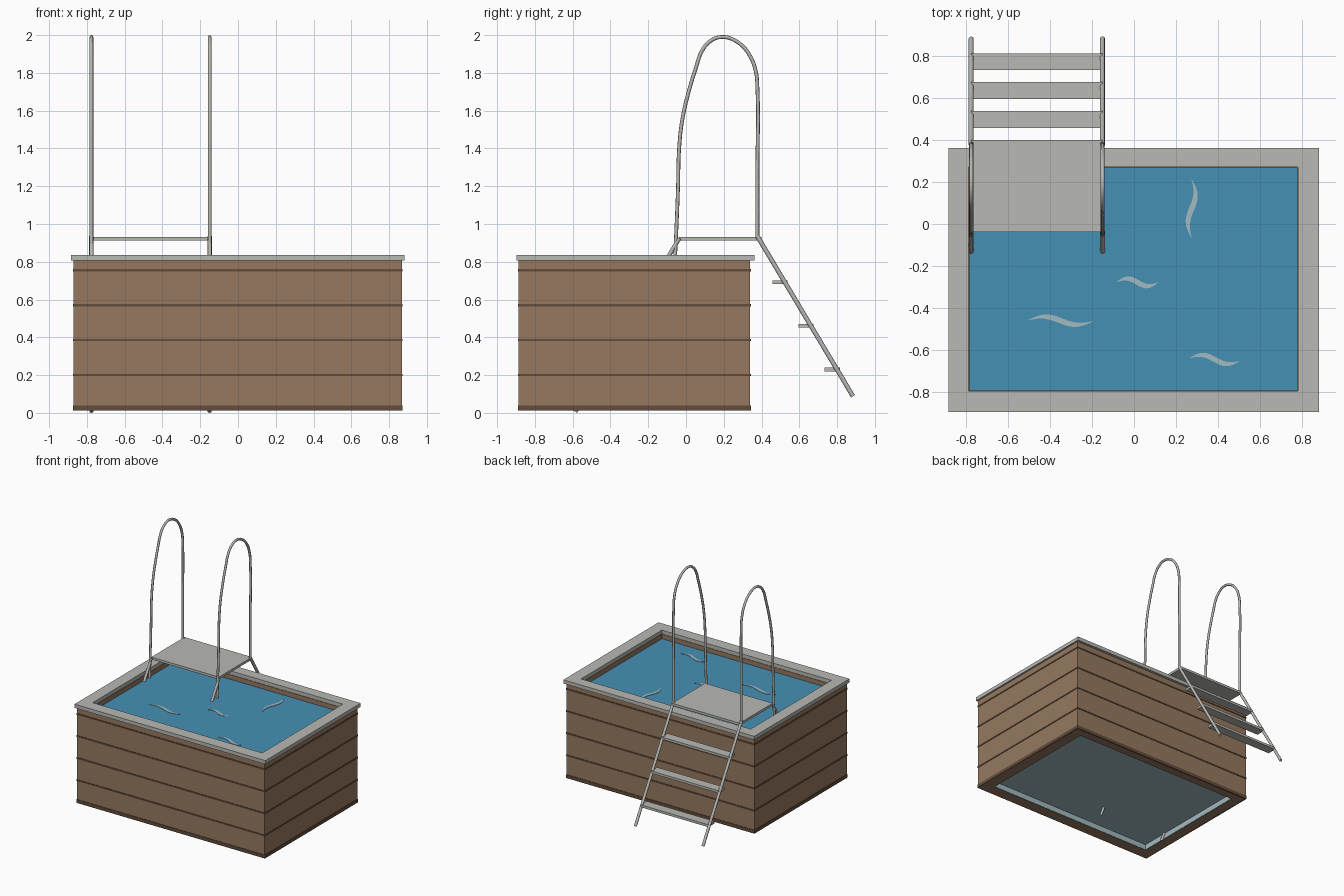
import bpy, bmesh, math

cube = bpy.data.objects.get("Cube")
if cube:
    bpy.data.objects.remove(cube, do_unlink=True)


def material(name, rgb):
    lin = [(c / 255 / 12.92) if c < 10 else ((c / 255 + 0.055) / 1.055) ** 2.4 for c in rgb]
    m = bpy.data.materials.new(name)
    m.use_nodes = True
    m.diffuse_color = (*lin, 1)
    bsdf = m.node_tree.nodes["Principled BSDF"]
    bsdf.inputs["Base Color"].default_value = (*lin, 1)
    bsdf.inputs["Roughness"].default_value = 0.6
    return m


WOOD = material("wood brown", (150, 121, 96))
DARK = material("dark wood", (98, 76, 58))
GREY = material("light grey", (184, 184, 179))
WATER = material("water blue", (69, 144, 181))
PALE = material("pale blue", (160, 187, 192))


def finish(name, bm, mat):
    bmesh.ops.recalc_face_normals(bm, faces=bm.faces)
    me = bpy.data.meshes.new(name)
    bm.to_mesh(me)
    bm.free()
    me.materials.append(mat)
    ob = bpy.data.objects.new(name, me)
    bpy.context.collection.objects.link(ob)
    return ob


def box(name, x, y, z, mat):
    bm = bmesh.new()
    bmesh.ops.create_cube(bm, size=1)
    for v in bm.verts:
        v.co = [lo + (c + 0.5) * (hi - lo) for c, (lo, hi) in zip(v.co, (x, y, z))]
    return finish(name, bm, mat)


def grow(rect, d):
    x0, x1, y0, y1 = rect
    return x0 - d, x1 + d, y0 - d, y1 + d


def frame(name, outer, inner, z0, z1, mat):
    """Hollow rectangular ring between two rectangles."""
    bm = bmesh.new()
    loops = []
    for (x0, x1, y0, y1), z in ((outer, z0), (outer, z1), (inner, z1), (inner, z0)):
        loops.append([bm.verts.new((x, y, z)) for x, y in ((x0, y0), (x1, y0), (x1, y1), (x0, y1))])
    for k in range(4):
        a, b = loops[k], loops[(k + 1) % 4]
        for i in range(4):
            j = (i + 1) % 4
            bm.faces.new((a[i], a[j], b[j], b[i]))
    return finish(name, bm, mat)


def tube(name, x, path, radius, smooth=False):
    """Round bar through (y, z) points in the plane at x."""
    cu = bpy.data.curves.new(name, "CURVE")
    cu.dimensions = "3D"
    cu.bevel_depth = radius
    cu.bevel_resolution = 2
    cu.resolution_u = 5
    cu.use_fill_caps = True
    sp = cu.splines.new("BEZIER")
    sp.bezier_points.add(len(path) - 1)
    for p, (y, z) in zip(sp.bezier_points, path):
        p.co = (x, y, z)
        p.handle_left_type = p.handle_right_type = "AUTO" if smooth else "VECTOR"
    cu.materials.append(GREY)
    ob = bpy.data.objects.new(name, cu)
    bpy.context.collection.objects.link(ob)


# Pool walls, rim and trim strips
BODY = (-0.87, 0.868, -0.886, 0.34)
RIM = (-0.885, 0.882, -0.897, 0.362)
OPENING = (-0.788, 0.782, -0.797, 0.271)
BASIN = grow(OPENING, -0.004)
WATER_Z = 0.768

frame("pool_wall", BODY, BASIN, 0.012, 0.806, WOOD)
frame("pool_rim", RIM, OPENING, 0.806, 0.837, GREY)
for z in (0.755, 0.57, 0.386, 0.201):
    frame("trim_strip", grow(BODY, 0.004), grow(BODY, -0.01), z - 0.006, z + 0.006, DARK)
frame("base_strip", grow(BODY, 0.004), grow(BODY, -0.01), 0.012, 0.04, DARK)

# Basin lining, floor and water
frame("basin_lining", grow(BASIN, 0.002), grow(BASIN, -0.003), 0.014, WATER_Z - 0.01, PALE)
x0, x1, y0, y1 = BASIN
box("basin_floor", (x0, x1), (y0, y1), (0.06, 0.07), PALE)
box("water", (x0, x1), (y0, y1), (WATER_Z - 0.02, WATER_Z), WATER)


# Ripple marks: tapered S-shaped plates on the water
def ripple(cx, cy, length, angle, tilt):
    bm = bmesh.new()
    n = 20
    c, s = math.cos(angle), math.sin(angle)
    rows = []
    for i in range(n + 1):
        t = i / n
        u = (t - 0.5) * length
        mid = 0.018 * math.sin(2 * math.pi * t) - tilt * (t - 0.5)
        half = 0.001 + 0.013 * math.sin(math.pi * t)
        rows.append([bm.verts.new((cx + u * c - v * s, cy + u * s + v * c, WATER_Z + 0.003))
                     for v in (mid - half, mid + half)])
    for a, b in zip(rows, rows[1:]):
        bm.faces.new((a[0], b[0], b[1], a[1]))
    ext = bmesh.ops.extrude_face_region(bm, geom=bm.faces[:])
    for g in ext["geom"]:
        if isinstance(g, bmesh.types.BMVert):
            g.co.z -= 0.004
    finish("ripple", bm, PALE)


ripple(-0.35, -0.461, 0.31, 0, 0.005)
ripple(0.016, -0.278, 0.2, 0, 0.0)
ripple(0.385, -0.646, 0.235, 0, 0.015)
ripple(0.275, 0.073, 0.28, math.pi / 2, 0.0)

# Ladder handrails and legs, one set on each side
RAIL = [(-0.062, 0.74), (-0.052, 0.95), (-0.042, 1.2), (-0.037, 1.39), (-0.02, 1.55),
        (0.014, 1.7), (0.052, 1.825), (0.084, 1.915), (0.127, 1.967), (0.19, 1.99),
        (0.27, 1.965), (0.333, 1.9), (0.369, 1.81), (0.378, 1.72), (0.378, 1.3), (0.378, 0.925)]
LADDER_X = (-0.776, -0.15)
for side, x in zip(("right", "left"), LADDER_X):
    tube(side + "_handrail", x, RAIL, 0.01, smooth=True)
    tube(side + "_outer_leg", x, [(0.378, 0.935), (0.884, 0.088)], 0.012)
    tube(side + "_inner_leg", x, [(-0.035, 0.925), (-0.586, 0.006)], 0.011)

# Platform and steps, repeated under the water
box("platform", LADDER_X, (-0.038, 0.4), (0.912, 0.932), GREY)
for i in range(3):
    y, z = 0.458 + 0.138 * i, 0.692 - 0.231 * i
    box("outer_step", LADDER_X, (y, y + 0.08), (z - 0.01, z + 0.01), GREY)
    y = 0.343 - y
    box("inner_step", LADDER_X, (y - 0.08, y), (z - 0.01, z + 0.01), GREY)
